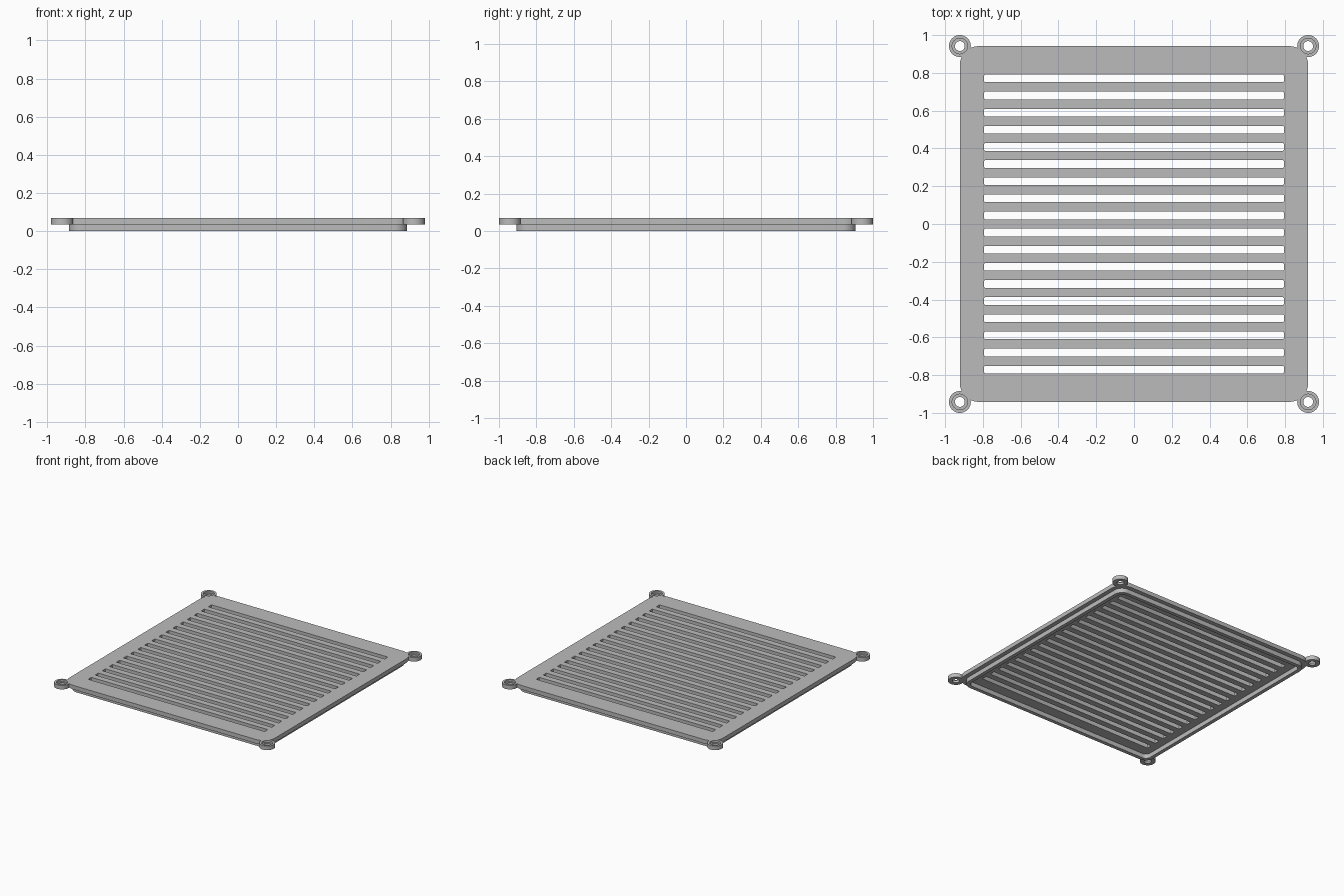
import bpy, bmesh
from math import cos, sin, pi, radians

if "Cube" in bpy.data.objects:
    bpy.data.objects.remove(bpy.data.objects["Cube"], do_unlink=True)

grey = bpy.data.materials.new("plain grey")
grey.use_nodes = True
colour = (0.5, 0.5, 0.5, 1)
grey.diffuse_color = colour
grey.node_tree.nodes["Principled BSDF"].inputs["Base Color"].default_value = colour

HALF_X, HALF_Y = 0.922, 0.942      # plate half sizes, also the eyelet centres
Z_MID, Z_TOP = 0.036, 0.069        # underside and top of the plate


def rounded_rect(hx, hy, r, cy=0.0, steps=8):
    """Outline of a rounded rectangle as 2D points."""
    pts = []
    for k, (sx, sy) in enumerate([(1, 1), (-1, 1), (-1, -1), (1, -1)]):
        for i in range(steps + 1):
            a = (k + i / steps) * pi / 2
            pts.append((sx * (hx - r) + r * cos(a), cy + sy * (hy - r) + r * sin(a)))
    return pts


def finish(obj):
    bpy.ops.object.select_all(action="DESELECT")
    obj.select_set(True)
    bpy.context.view_layer.objects.active = obj
    bpy.ops.object.shade_smooth_by_angle(angle=radians(30))


def add_mesh(name, mesh):
    mesh.name = name
    mesh.materials.clear()
    mesh.materials.append(grey)
    obj = bpy.data.objects.new(name, mesh)
    bpy.context.collection.objects.link(obj)
    finish(obj)
    return obj


def sheet(name, outlines, z0, z1):
    """Extrude a filled outline with holes between two heights."""
    curve = bpy.data.curves.new(name, "CURVE")
    curve.dimensions = "2D"
    curve.fill_mode = "BOTH"
    curve.extrude = (z1 - z0) / 2
    for pts in outlines:
        spline = curve.splines.new("POLY")
        spline.points.add(len(pts) - 1)
        for p, (x, y) in zip(spline.points, pts):
            p.co = (x, y, 0, 1)
        spline.use_cyclic_u = True
    temp = bpy.data.objects.new(name + "_outline", curve)
    bpy.context.collection.objects.link(temp)
    bpy.context.view_layer.update()
    graph = bpy.context.evaluated_depsgraph_get()
    mesh = bpy.data.meshes.new_from_object(temp.evaluated_get(graph))
    bpy.data.objects.remove(temp)
    bm = bmesh.new()
    bm.from_mesh(mesh)
    bmesh.ops.remove_doubles(bm, verts=bm.verts, dist=0.0001)
    bmesh.ops.translate(bm, verts=bm.verts, vec=(0, 0, (z0 + z1) / 2))
    bmesh.ops.recalc_face_normals(bm, faces=bm.faces)
    bm.to_mesh(mesh)
    bm.free()
    return add_mesh(name, mesh)


# Slotted plate
SLOTS, PITCH = 18, 0.0907
slots = [rounded_rect(0.793, 0.0205, 0.005, (i - (SLOTS - 1) / 2) * PITCH, 3)
         for i in range(SLOTS)]
sheet("slotted_plate", [rounded_rect(HALF_X, HALF_Y, 0.1)] + slots, Z_MID, Z_TOP)

# Raised lip around the underside
sheet("underside_lip", [rounded_rect(0.887, 0.907, 0.07),
                        rounded_rect(0.857, 0.877, 0.04)], 0, Z_MID)


# Corner eyelets with a stepped screw hole
def eyelet(name, x, y, sides=40):
    profile = [(0.058, Z_MID), (0.058, Z_TOP), (0.041, Z_TOP),
               (0.041, 0.053), (0.026, 0.053), (0.026, Z_MID)]
    bm = bmesh.new()
    rings = [[bm.verts.new((x + r * cos(2 * pi * i / sides),
                            y + r * sin(2 * pi * i / sides), z))
              for i in range(sides)] for r, z in profile]
    for a, b in zip(rings, rings[1:] + rings[:1]):
        for i in range(sides):
            j = (i + 1) % sides
            bm.faces.new((a[i], a[j], b[j], b[i]))
    bmesh.ops.recalc_face_normals(bm, faces=bm.faces)
    mesh = bpy.data.meshes.new(name)
    bm.to_mesh(mesh)
    bm.free()
    add_mesh(name, mesh)


for side, sx in (("left", 1), ("right", -1)):
    for end, sy in (("front", -1), ("back", 1)):
        eyelet(f"{end}_{side}_eyelet", sx * HALF_X, sy * HALF_Y)
